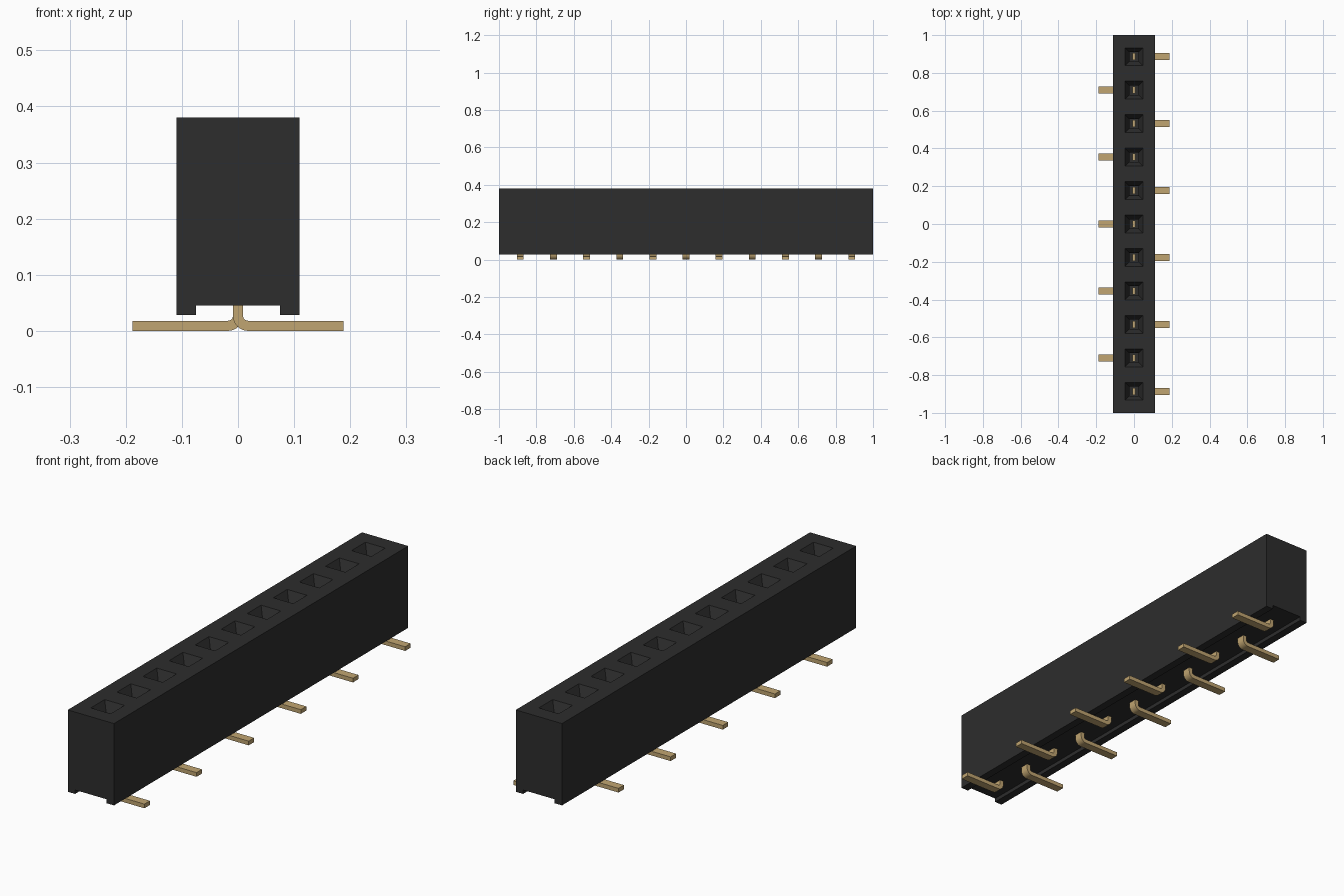
import bpy, bmesh, math
from mathutils import Vector

cube = bpy.data.objects.get("Cube")
if cube:
    bpy.data.objects.remove(cube, do_unlink=True)

PINS = 11
PITCH = 0.1772
TOP = 0.38
pin_y = [(i - (PINS - 1) / 2) * PITCH for i in range(PINS)]


def make_material(name, rgb):
    mat = bpy.data.materials.new(name)
    mat.use_nodes = True
    color = (*rgb, 1.0)
    mat.diffuse_color = color
    mat.node_tree.nodes["Principled BSDF"].inputs["Base Color"].default_value = color
    return mat


def make_object(name, bm, mat):
    bmesh.ops.recalc_face_normals(bm, faces=bm.faces[:])
    mesh = bpy.data.meshes.new(name)
    bm.to_mesh(mesh)
    bm.free()
    mesh.materials.append(mat)
    obj = bpy.data.objects.new(name, mesh)
    bpy.context.collection.objects.link(obj)
    return obj


def extrude_profile(bm, profile, stations):
    """Sweep a closed (x, z) profile along y through the given stations."""
    rings = [[bm.verts.new((x, y, z)) for x, z in profile] for y in stations]
    n = len(profile)
    for a, b in zip(rings, rings[1:]):
        for i in range(n):
            j = (i + 1) % n
            bm.faces.new((a[i], a[j], b[j], b[i]))
    bm.faces.new(rings[0])
    bm.faces.new(rings[-1][::-1])
    bm.normal_update()


def square_up(face, y, half, z):
    """Move a quad's corners onto a square centred on the pin."""
    mid = face.calc_center_median()
    for v in face.verts:
        v.co = Vector((math.copysign(half, v.co.x - mid.x),
                       y + math.copysign(half, v.co.y - mid.y), z))


black = make_material("black plastic", (0.026, 0.026, 0.026))
gold = make_material("gold metal", (0.53, 0.376, 0.165))

# Housing with a channel underneath, divided into one cell per socket
section = [(-0.11, 0.028), (-0.075, 0.028), (-0.075, 0.045), (0.075, 0.045),
           (0.075, 0.028), (0.11, 0.028), (0.11, TOP), (-0.11, TOP)]
stations = [-1.0] + [y + PITCH / 2 for y in pin_y[:-1]] + [1.0]
bm = bmesh.new()
extrude_profile(bm, section, stations)
bmesh.ops.recalc_face_normals(bm, faces=bm.faces[:])
cells = sorted((f for f in bm.faces if f.normal.z > 0.9 and f.calc_center_median().z > 0.3),
               key=lambda f: f.calc_center_median().y)

# Tapered socket mouths with straight shafts
for face, y in zip(cells, pin_y):
    for half, z in ((0.047, TOP), (0.025, TOP - 0.04), (0.0249, 0.12)):
        bmesh.ops.inset_individual(bm, faces=[face], thickness=0.002)
        square_up(face, y, half, z)
make_object("housing", bm, black)


# Bent pins with flat feet, alternating sides
def make_pin(name, y, side):
    t, w, r, cx, cz = 0.009, 0.0185, 0.027, 0.018, 0.027
    angles = [math.pi + math.pi / 2 * k / 6 for k in range(7)]
    outer = [(cx + r * math.cos(a), cz + r * math.sin(a)) for a in angles]
    inner = [(cx + (r - 2 * t) * math.cos(a), cz + (r - 2 * t) * math.sin(a)) for a in angles]
    left = [(-t, 0.16)] + outer + [(0.188, 0.0)]
    right = [(t, 0.16)] + inner + [(0.188, 2 * t)]
    bm = bmesh.new()
    extrude_profile(bm, [(side * x, z) for x, z in left + right[::-1]], [y - w, y + w])
    # Chamfered foot corners
    tips = [e for e in bm.edges
            if all(abs(v.co.x) > 0.187 for v in e.verts)
            and abs(e.verts[0].co.z - e.verts[1].co.z) > t]
    bmesh.ops.bevel(bm, geom=tips, offset=0.005, segments=1, affect='EDGES')
    obj = make_object(name, bm, gold)
    bpy.ops.object.select_all(action='DESELECT')
    obj.select_set(True)
    bpy.context.view_layer.objects.active = obj
    bpy.ops.object.shade_smooth_by_angle(angle=math.radians(30))


for i, y in enumerate(pin_y):
    make_pin(f"pin_{i + 1}", y, 1 if i % 2 == 0 else -1)
